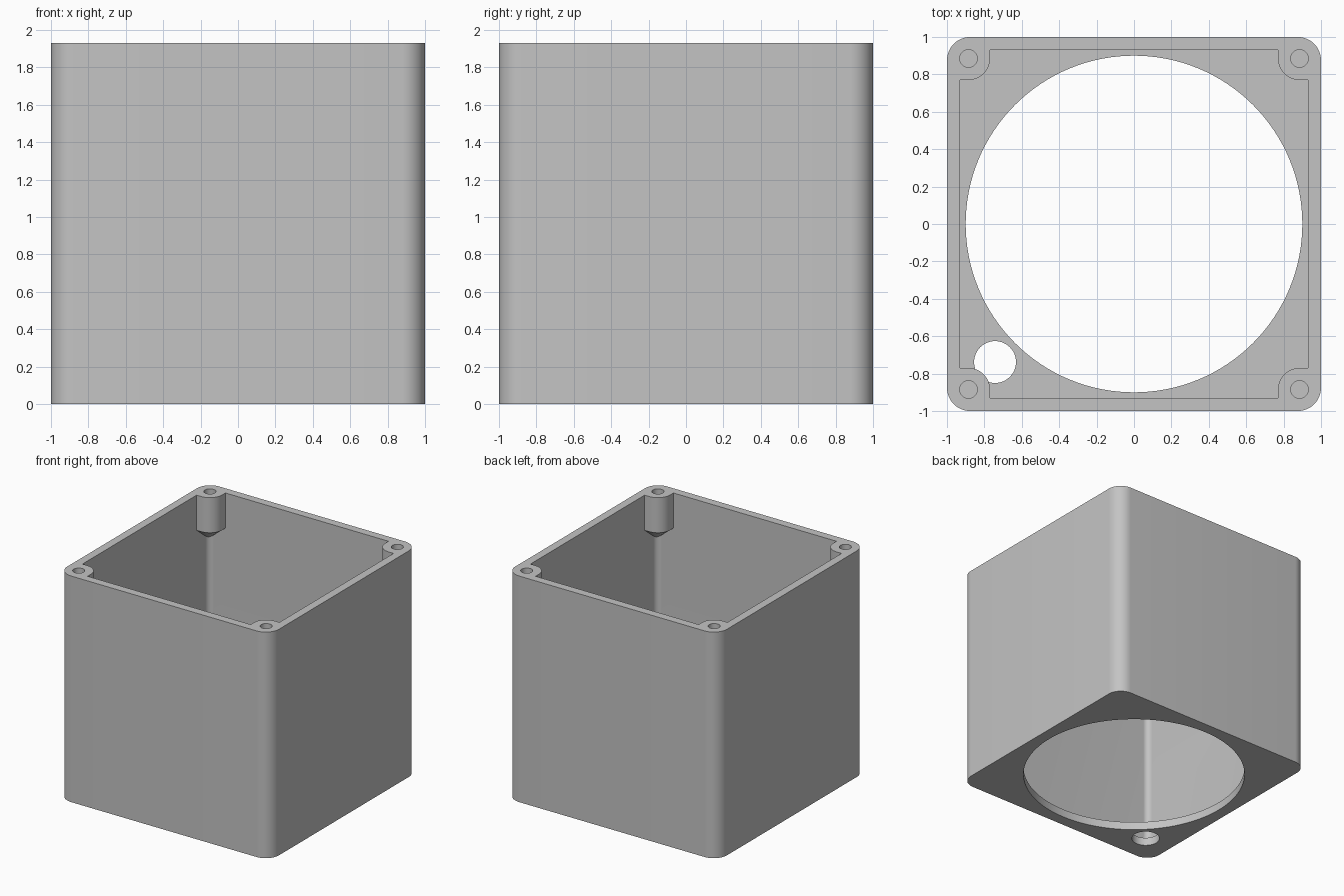
import bpy, bmesh, math

cube = bpy.data.objects.get("Cube")
if cube:
    bpy.data.objects.remove(cube, do_unlink=True)

HEIGHT, FLOOR, INNER = 1.93, 0.07, 0.93
SCREW, BOSS_R, BOSS_DEPTH = 0.885, 0.115, 0.30

grey = bpy.data.materials.new("light grey plastic")
grey.use_nodes = True
grey.diffuse_color = (0.55, 0.55, 0.55, 1)
grey.node_tree.nodes["Principled BSDF"].inputs["Base Color"].default_value = grey.diffuse_color


def arc(cx, cy, r, start, end, steps):
    return [(cx + r * math.cos(math.radians(start + (end - start) * i / steps)),
             cy + r * math.sin(math.radians(start + (end - start) * i / steps)))
            for i in range(steps + 1)]


def rounded_square(half, r):
    c, points = half - r, []
    for k, (sx, sy) in enumerate([(1, 1), (-1, 1), (-1, -1), (1, -1)]):
        points += arc(sx * c, sy * c, r, k * 90, k * 90 + 90, 12)
    return points


def circle(x, y, r, steps):
    return arc(x, y, r, 0, 360, steps)[:-1]


def prism(name, outline, z0, z1, apex=None):
    """Extruded outline; the lower end may run down to a single point."""
    bm = bmesh.new()
    low = [bm.verts.new((x, y, z0)) for x, y in outline]
    high = [bm.verts.new((x, y, z1)) for x, y in outline]
    bm.faces.new(high)
    tip = bm.verts.new(apex) if apex else None
    if not apex:
        bm.faces.new(low[::-1])
    for i in range(len(outline)):
        j = (i + 1) % len(outline)
        bm.faces.new((low[i], low[j], high[j], high[i]))
        if apex:
            bm.faces.new((low[j], low[i], tip))
    bmesh.ops.recalc_face_normals(bm, faces=bm.faces)
    mesh = bpy.data.meshes.new(name)
    bm.to_mesh(mesh)
    bm.free()
    mesh.materials.append(grey)
    obj = bpy.data.objects.new(name, mesh)
    bpy.context.collection.objects.link(obj)
    return obj


def cut(target, cutter):
    """Subtract the cutter and discard it."""
    cutter.hide_render = True
    mod = target.modifiers.new("cut", 'BOOLEAN')
    mod.operation, mod.solver, mod.object = 'DIFFERENCE', 'EXACT', cutter
    with bpy.context.temp_override(object=target, active_object=target):
        bpy.ops.object.modifier_apply(modifier=mod.name)
    bpy.data.objects.remove(cutter, do_unlink=True)


corners = [(1, 1), (-1, 1), (-1, -1), (1, -1)]

# Outer block and the cavity that hollows it
body = prism("box_body", rounded_square(1, 0.125), 0, HEIGHT)
cavity = prism("cavity", rounded_square(INNER, 0.05), FLOOR, HEIGHT + 0.1)

# Screw bosses stay standing in the cavity corners, tapering down into the walls
edge = SCREW - BOSS_R
outline = arc(SCREW, SCREW, BOSS_R, 180, 270, 12) + [(0.97, edge), (0.97, 0.97), (edge, 0.97)]
for sx, sy in corners:
    boss = prism("boss", [(sx * x, sy * y) for x, y in outline],
                 HEIGHT - BOSS_DEPTH, HEIGHT + 0.2, (sx * 0.97, sy * 0.97, 1.47))
    cut(cavity, boss)
cut(body, cavity)

# Screw holes, the large floor opening and the cable hole
for sx, sy in corners:
    cut(body, prism("screw_hole", circle(sx * SCREW, sy * SCREW, 0.047, 32),
                    HEIGHT - 0.25, HEIGHT + 0.1))
cut(body, prism("floor_opening", circle(0, 0, 0.9, 128), -0.1, FLOOR + 0.1))
cut(body, prism("cable_hole", circle(-0.743, -0.738, 0.112, 48), -0.1, FLOOR + 0.1))

# Smooth shading with crisp edges
bpy.ops.object.select_all(action='DESELECT')
body.select_set(True)
bpy.context.view_layer.objects.active = body
bpy.ops.object.shade_smooth_by_angle(angle=math.radians(30))
